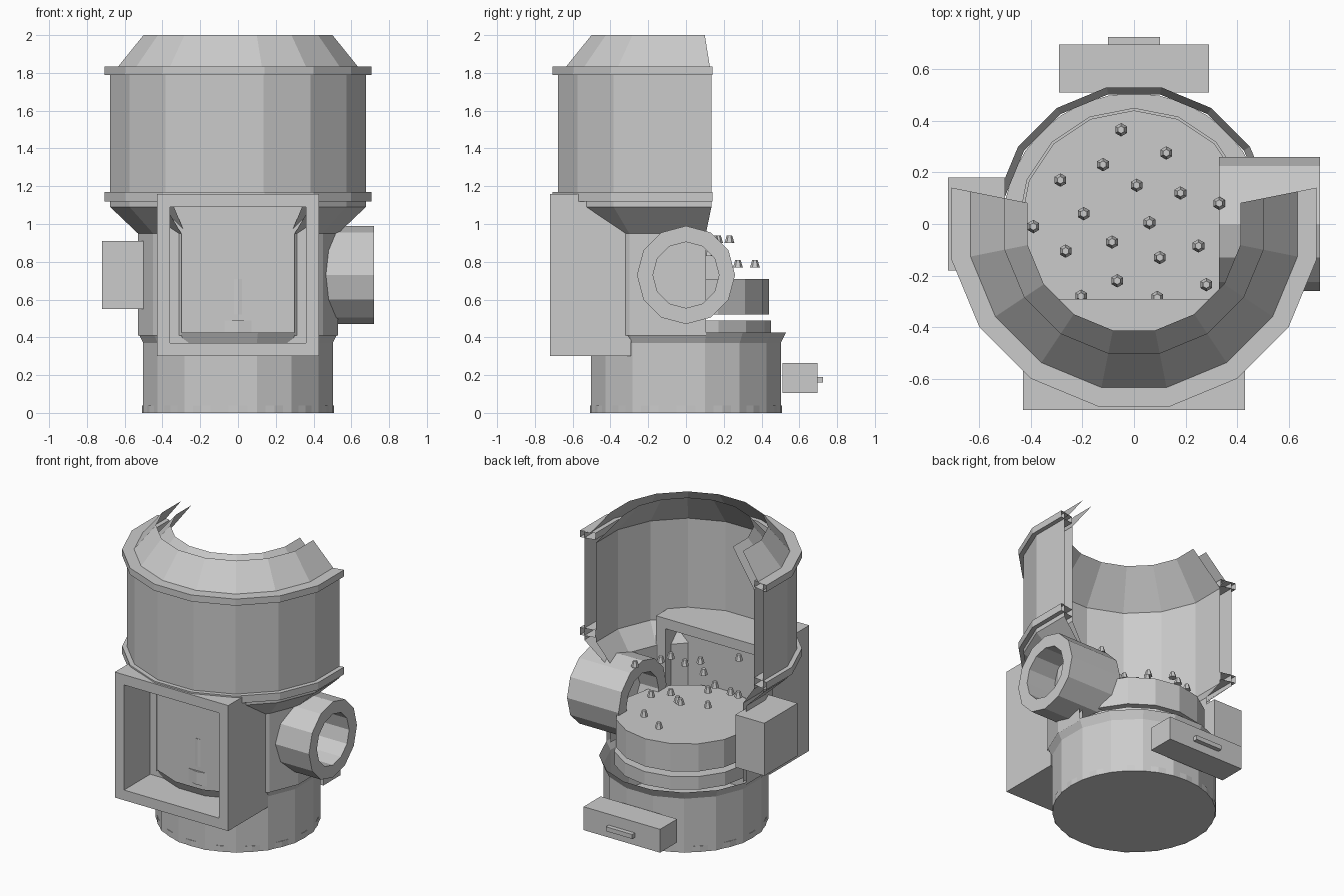
import bpy, bmesh, math
from mathutils import Matrix

if "Cube" in bpy.data.objects:
    bpy.data.objects.remove(bpy.data.objects["Cube"])

grey = bpy.data.materials.new("plain grey")
grey.diffuse_color = (0.6, 0.6, 0.6, 1)
grey.use_nodes = True
grey.node_tree.nodes["Principled BSDF"].inputs["Base Color"].default_value = grey.diffuse_color


def finish(name, bm):
    mesh = bpy.data.meshes.new(name)
    bm.to_mesh(mesh)
    bm.free()
    mesh.materials.append(grey)
    ob = bpy.data.objects.new(name, mesh)
    bpy.context.collection.objects.link(ob)
    return ob


def sheet(name, profile, first=0, count=16, skip=(), loop=False, n=16):
    """Sweep an (r, z) profile around z in flat steps, flats facing the axes."""
    bm = bmesh.new()
    full = count == n
    rings = []
    for k in range(first, first + count + (0 if full else 1)):
        a = math.tau * (k + 0.5) / n
        rings.append([bm.verts.new((r * math.cos(a), r * math.sin(a), z)) for r, z in profile])
    for i in range(count):
        if first + i in skip:
            continue
        a, b = rings[i], rings[(i + 1) % len(rings)]
        for j in range(len(profile) if loop else len(profile) - 1):
            m = (j + 1) % len(profile)
            bm.faces.new((a[j], b[j], b[m], a[m]))
    bmesh.ops.delete(bm, geom=[v for v in bm.verts if not v.link_faces], context='VERTS')
    return finish(name, bm)


def box(name, x0, x1, y0, y1, z0, z1):
    bm = bmesh.new()
    m = Matrix.Translation(((x0 + x1) / 2, (y0 + y1) / 2, (z0 + z1) / 2))
    m = m @ Matrix.Diagonal((x1 - x0, y1 - y0, z1 - z0, 1))
    bmesh.ops.create_cube(bm, size=1, matrix=m)
    return finish(name, bm)


def disc(name, x, y, z0, z1, r0, r1, n):
    bm = bmesh.new()
    bmesh.ops.create_cone(bm, cap_ends=True, segments=n, radius1=r0, radius2=r1,
                          depth=z1 - z0, matrix=Matrix.Translation((x, y, (z0 + z1) / 2)))
    return finish(name, bm)


# Base: round floor plate and a full sixteen-sided skirt with a flared lip
disc("floor_plate", 0, 0, 0, 0.04, 0.507, 0.507, 32)
sheet("base_skirt", [(0.512, 0), (0.512, 0.37), (0.54, 0.425)])

# Cutaway shell: nine of sixteen sides, with three left out for the window
CUT = dict(first=-9, count=9)
WINDOW = (-6, -5, -4)
sheet("lower_shell_outer", [(0.54, 0.41), (0.54, 0.95), (0.69, 1.09)], skip=WINDOW, **CUT)
sheet("lower_shell_inner", [(0.513, 0.42), (0.513, 0.96), (0.61, 1.09)], skip=WINDOW, **CUT)
sheet("upper_shell_outer", [(0.69, 1.09), (0.69, 1.83), (0.65, 1.83), (0.51, 2.0)], **CUT)
sheet("upper_shell_inner", [(0.61, 1.09), (0.61, 1.77), (0.42, 2.0)], **CUT)

# Hollow flanges around the upper shell
for name, z0, z1 in (("lower_flange", 1.12, 1.17), ("upper_flange", 1.79, 1.835)):
    sheet(name, [(0.615, z0), (0.72, z0), (0.72, z1), (0.615, z1)], loop=True, **CUT)

# Front window: a deep square frame and its pane
bm = bmesh.new()
loops = []
for y in (-0.72, -0.29):
    for x, z0, z1 in ((0.43, 0.30, 1.16), (0.36, 0.37, 1.09)):
        loops.append([bm.verts.new(c) for c in
                      ((-x, y, z0), (x, y, z0), (x, y, z1), (-x, y, z1))])
for a, b in ((0, 1), (1, 3), (3, 2), (2, 0)):
    for i in range(4):
        j = (i + 1) % 4
        bm.faces.new((loops[a][i], loops[a][j], loops[b][j], loops[b][i]))
bmesh.ops.recalc_face_normals(bm, faces=bm.faces)
finish("window_frame", bm)
box("window_pane", -0.36, 0.36, -0.436, -0.43, 0.37, 1.09)

# Inner platform in two layers
disc("lower_platform", 0, 0, 0.40, 0.49, 0.45, 0.45, 16)
disc("upper_platform", 0, 0, 0.52, 0.71, 0.44, 0.44, 16)

# Side pipe: open twelve-sided tube along x
pipe = sheet("side_pipe", [(0.26, -0.195), (0.26, 0.195), (0.175, 0.195), (0.175, -0.195)],
             count=12, n=12, loop=True)
pipe.data.transform(Matrix.Translation((0.525, 0, 0.73)) @ Matrix.Rotation(math.pi / 2, 4, 'Y')
                    @ Matrix.Rotation(math.pi / 12, 4, 'Z'))

# Side box, rear drawer and its handle
box("side_box", -0.72, -0.50, -0.18, 0.18, 0.55, 0.91)
box("rear_drawer", -0.29, 0.29, 0.51, 0.695, 0.105, 0.265)
box("drawer_handle", -0.10, 0.10, 0.695, 0.725, 0.16, 0.19)

# Loose six-sided pellets floating above the platform
pellets = [(-.05, .365, .79), (.125, .275, .79), (-.12, .23, .92), (-.285, .17, .92),
           (.01, .15, .92), (.18, .12, .85), (.33, .08, 1.0), (-.195, .04, .95),
           (-.39, -.01, .95), (.06, .005, .80), (-.085, -.07, 1.0), (-.265, -.105, .90),
           (.25, -.085, .99), (.10, -.13, .99), (-.065, -.22, .85), (.28, -.235, .95),
           (-.205, -.28, 1.05), (.09, -.285, .95)]
for i, (x, y, z) in enumerate(pellets):
    disc(f"pellet_{i + 1}", x, y, z - 0.02, z + 0.02, 0.026, 0.014, 6)
